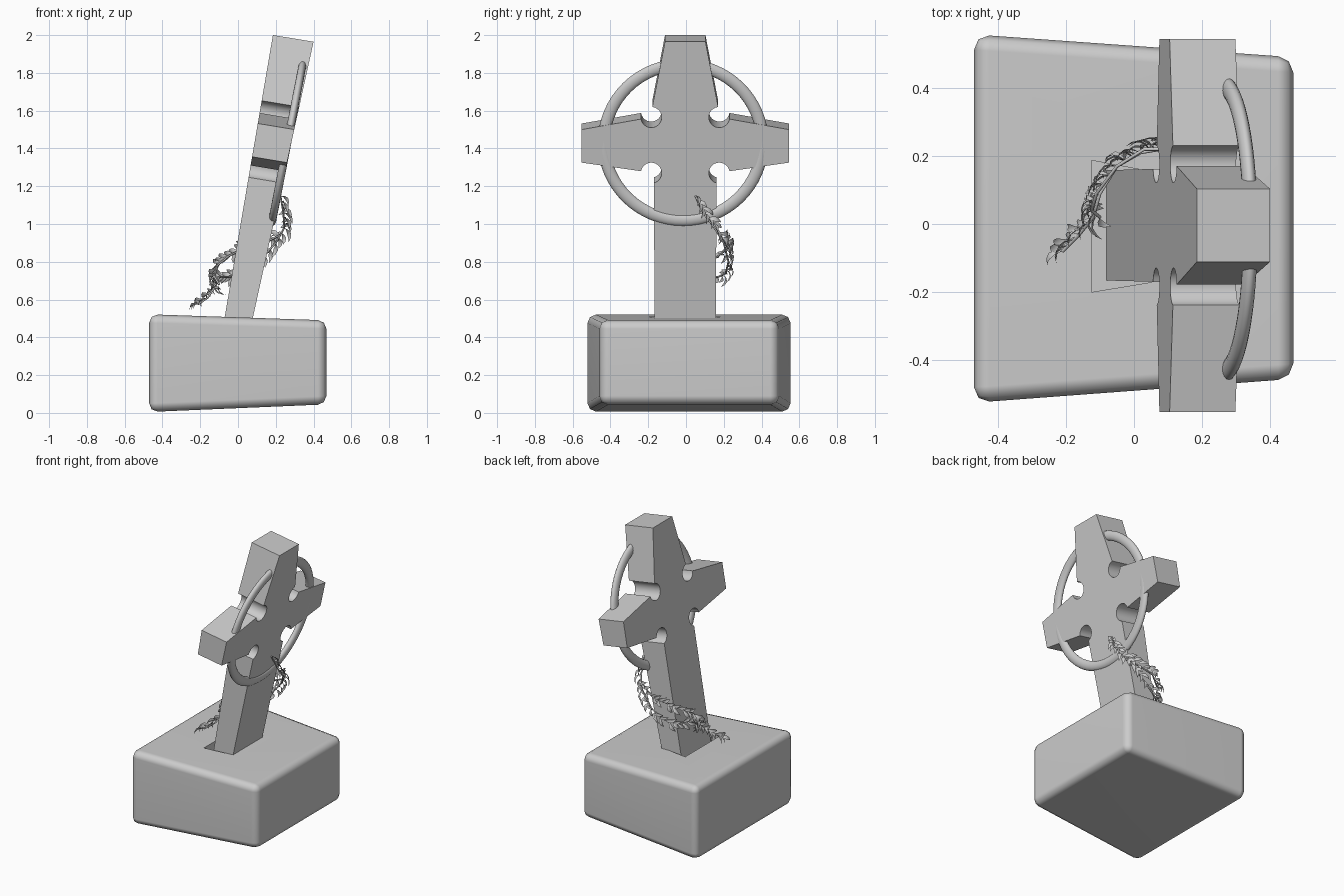
import bpy, bmesh, math, random
from mathutils import Vector

random.seed(4)
if "Cube" in bpy.data.objects:
    bpy.data.objects.remove(bpy.data.objects["Cube"])

stone = bpy.data.materials.new("grey_stone")
stone.use_nodes = True
GREY = (0.6, 0.6, 0.6, 1)
stone.diffuse_color = GREY
stone.node_tree.nodes["Principled BSDF"].inputs["Base Color"].default_value = GREY


def make(name, bm):
    bmesh.ops.recalc_face_normals(bm, faces=bm.faces)
    mesh = bpy.data.meshes.new(name)
    bm.to_mesh(mesh)
    bm.free()
    ob = bpy.data.objects.new(name, mesh)
    bpy.context.collection.objects.link(ob)
    mesh.materials.append(stone)
    return ob


def smooth(ob, angle):
    bpy.ops.object.select_all(action='DESELECT')
    ob.select_set(True)
    bpy.context.view_layer.objects.active = ob
    bpy.ops.object.shade_smooth_by_angle(angle=math.radians(angle))


def loft(bm, a, b):
    """Closed solid between two matching outlines."""
    va, vb = [bm.verts.new(p) for p in a], [bm.verts.new(p) for p in b]
    bm.faces.new(va)
    bm.faces.new(vb)
    for i in range(len(va)):
        j = (i + 1) % len(va)
        bm.faces.new((va[i], va[j], vb[j], vb[i]))


def rect_x(x, y0, y1, z0, z1):
    return [(x, y0, z0), (x, y1, z0), (x, y1, z1), (x, y0, z1)]


# Plinth: tapered block with softened edges and a socket for the shaft
bm = bmesh.new()
loft(bm, rect_x(-0.47, -0.525, 0.557, 0.005, 0.522),
     rect_x(0.468, -0.455, 0.49, 0.045, 0.49))
bmesh.ops.bevel(bm, geom=bm.edges[:], offset=0.045, segments=2, profile=0.5, affect='EDGES')
plinth = make("plinth", bm)

bm = bmesh.new()
loft(bm, rect_x(-0.125, -0.2, 0.187, 0.45, 0.7),
     rect_x(0.07, -0.168, 0.15, 0.45, 0.7))
socket = make("socket_cutter", bm)
socket.hide_render = True
socket.hide_viewport = True
cut = plinth.modifiers.new("socket", 'BOOLEAN')
cut.object = socket
cut.solver = 'EXACT'
smooth(plinth, 50)
plinth.modifiers.new("flat_faces", 'WEIGHTED_NORMAL').keep_sharp = True


# Cross: mirrored outline with round notches in the four inner corners
def arc(y, z, start, end, r=0.055, n=18):
    angles = [math.radians(start + (end - start) * i / n) for i in range(n + 1)]
    return [(y + r * math.cos(a), z + r * math.sin(a)) for a in angles]


half = [(0.162, 0.42)]
half += arc(0.18, 1.27, 255, 10)
half += [(0.548, 1.325), (0.548, 1.5)]
half += arc(0.18, 1.565, -10, -264)
half += [(0.107, 1.965)]
outline = half + [(-y, z) for y, z in reversed(half)]


def near_face(y, z):
    return (0.08 + 0.22 * (z - 0.51), y - 0.004, z)


def far_face(y, z):
    z += 0.025 + 0.007 * (z - 0.5)
    return (-0.07 + 0.171 * (z - 0.51), y - 0.004, z)


bm = bmesh.new()
loft(bm, [near_face(*p) for p in outline], [far_face(*p) for p in outline])
smooth(make("cross", bm), 30)

# Ring: flattened torus that leans with the cross
bpy.ops.mesh.primitive_torus_add(major_segments=64, minor_segments=16, major_radius=0.42,
                                 minor_radius=0.032, location=(0.262, -0.015, 1.432),
                                 rotation=(0, math.radians(101), 0))
ring = bpy.context.object
ring.name = "ring"
ring.scale.z = 0.65
ring.data.materials.append(stone)
smooth(ring, 60)

# Garland: stems wrapped round the shaft with paired leaves
main_path = [(0.225, 0.05, 1.15), (0.24, 0.09, 1.06), (0.245, 0.15, 0.98), (0.2, 0.2, 0.9),
             (0.11, 0.225, 0.8), (0.02, 0.21, 0.74), (-0.05, 0.17, 0.72), (-0.1, 0.09, 0.72),
             (-0.12, 0.02, 0.67), (-0.16, -0.03, 0.61), (-0.21, -0.08, 0.575)]
upper_path = [(0.22, 0.18, 0.94), (0.12, 0.22, 0.89), (0.03, 0.22, 0.87), (-0.05, 0.17, 0.83),
              (-0.11, 0.09, 0.78), (-0.125, 0.04, 0.72), (-0.1, 0.02, 0.68)]


def stem(name, path):
    cu = bpy.data.curves.new(name, 'CURVE')
    cu.dimensions = '3D'
    cu.bevel_depth = 0.005
    cu.bevel_resolution = 2
    cu.use_fill_caps = True
    sp = cu.splines.new('POLY')
    sp.points.add(len(path) - 1)
    for pt, p in zip(sp.points, path):
        pt.co = (*p, 1)
    cu.materials.append(stone)
    bpy.context.collection.objects.link(bpy.data.objects.new(name, cu))


def leaf(bm, base, along, up, length, width):
    side = along.cross(up).normalized()
    up = side.cross(along).normalized()
    rows = []
    for t, w in ((0.25, 0.6), (0.5, 1.0), (0.78, 0.65)):
        mid = base + along * length * t + up * length * 0.25 * math.sin(t * math.pi)
        rows.append([bm.verts.new(mid + side * width * w * s + up * width * 0.35 * abs(s))
                     for s in (-1, 0, 1)])
    root, tip = bm.verts.new(base), bm.verts.new(base + along * length)
    for a, b in zip(rows, rows[1:]):
        for i in range(2):
            bm.faces.new((a[i], a[i + 1], b[i + 1], b[i]))
    for i in range(2):
        bm.faces.new((root, rows[0][i + 1], rows[0][i]))
        bm.faces.new((tip, rows[-1][i], rows[-1][i + 1]))


bm = bmesh.new()
for name, path in (("main_stem", main_path), ("upper_stem", upper_path)):
    stem(name, path)
    pts = [Vector(p) for p in path]
    for a, b in zip(pts, pts[1:]):
        run = (b - a).normalized()
        for k in range(3):
            p = a.lerp(b, k / 3)
            # Leaves face away from the shaft axis
            out = Vector((p.x - 0.08 - 0.19 * (p.z - 0.7), p.y, 0)).normalized()
            across = run.cross(out).normalized()
            for s in ((1, -1) if k else (random.choice((1, -1)),)):
                way = run * 0.8 + across * s * random.uniform(0.3, 0.8) + out * random.uniform(0, 0.4)
                leaf(bm, p, way.normalized(), out, random.uniform(0.055, 0.085), 0.013)
    leaf(bm, pts[-1], run, out, 0.07, 0.013)
smooth(make("garland_leaves", bm), 60)
